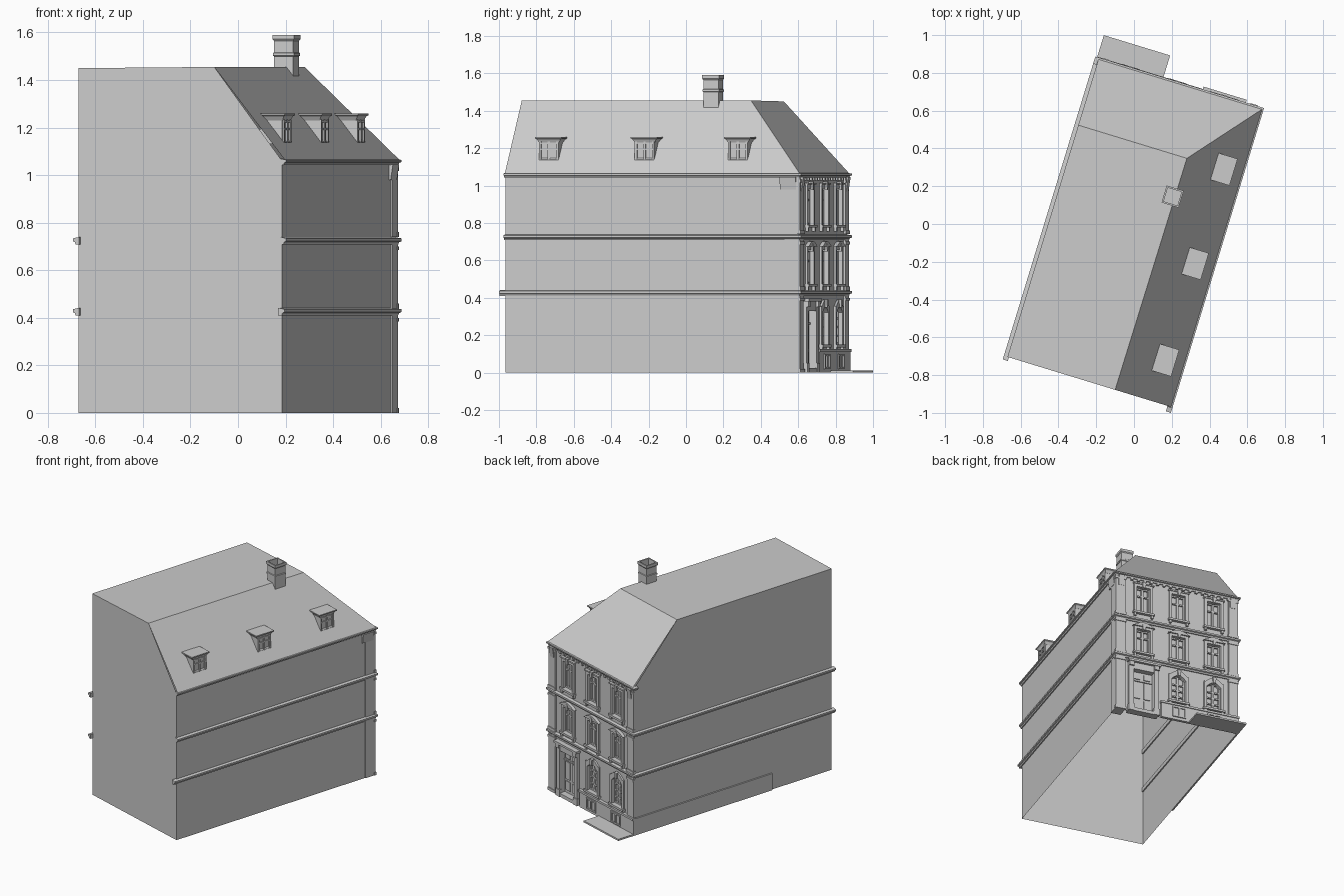
import bpy, bmesh, math
from mathutils import Matrix, Vector

if "Cube" in bpy.data.objects:
    bpy.data.objects.remove(bpy.data.objects["Cube"])

# Local frame: x = across the facade, y = depth (facade at y = D), turned 17 degrees on the plan
W, D = 0.894, 1.637
PLACE = Matrix.Translation((0.185, -0.965, 0)) @ Matrix.Rotation(math.radians(-17), 4, 'Z')
EAVE, RIDGE = 1.06, 1.455
BAYS = (-0.20, -0.46, -0.72)


class Part:
    def __init__(self, name):
        self.name, self.bm = name, bmesh.new()

    def face(self, pts):
        self.bm.faces.new([self.bm.verts.new(p) for p in pts])

    def loft(self, rings, caps=True):
        vs = [[self.bm.verts.new(p) for p in r] for r in rings]
        n = len(vs[0])
        for a, b in zip(vs, vs[1:]):
            for i in range(n):
                j = (i + 1) % n
                self.bm.faces.new((a[i], a[j], b[j], b[i]))
        if caps:
            self.bm.faces.new(vs[0][::-1])
            self.bm.faces.new(vs[-1])

    def box(self, u0, u1, v0, v1, z0, z1):
        self.loft([[(u0, v0, z), (u1, v0, z), (u1, v1, z), (u0, v1, z)] for z in (z0, z1)])

    def prism(self, uz, v0, v1):
        self.loft([[(u, v, z) for u, z in uz] for v in (v0, v1)])

    def course(self, profile, start, left_start):
        # moulding swept round the right, back and left walls
        corners = (lambda o: (o, start), lambda o: (o, D + o),
                   lambda o: (-W - o, D + o), lambda o: (-W - o, left_start))
        self.loft([[(*c(o), z) for o, z in profile] for c in corners])

    def done(self, weld=False):
        if weld:
            bmesh.ops.remove_doubles(self.bm, verts=self.bm.verts, dist=1e-4)
        bmesh.ops.recalc_face_normals(self.bm, faces=self.bm.faces)
        me = bpy.data.meshes.new(self.name)
        self.bm.to_mesh(me)
        self.bm.free()
        ob = bpy.data.objects.new(self.name, me)
        bpy.context.collection.objects.link(ob)
        ob.matrix_world = PLACE


def arc(c, half, z, rise, n=8):
    return [(c - half + 2 * half * i / n, z + rise * math.sin(math.pi * i / n)) for i in range(n + 1)]


# Openings: (centre, half width, bottom, top)
door = (BAYS[0], 0.075, 0.025, 0.33)
ground = [(u, 0.052, 0.15, 0.355) for u in BAYS[1:]]
middle = [(u, 0.05, 0.475, 0.655) for u in BAYS]
upper = [(u, 0.05, 0.79, 0.985) for u in BAYS]
holes = [door] + ground + middle + upper

# Plain side walls, open underneath
walls = Part("walls")
A, B = (-0.293, 1.283), (-W, 1.283)
walls.face([(-W, 0, 0), (0, 0, 0), (0, 0, EAVE), (-0.298, 0, RIDGE), (-W, 0, 1.45)])
walls.face([(0, 0, 0), (0, D, 0), (0, D, EAVE), (0, 0, EAVE)])
walls.face([(-W, 0, 0), (-W, D, 0), (-W, D, EAVE), (*B, 1.45), (-W, 0, 1.45)])
walls.done()

# Facade wall as a grid with window cells left out
facade = Part("facade")
us = sorted({-W, 0.0} | {h[0] + s * h[1] for h in holes for s in (-1, 1)})
zs = sorted({0.0, EAVE} | {z for h in holes for z in h[2:]})
for u0, u1 in zip(us, us[1:]):
    for z0, z1 in zip(zs, zs[1:]):
        u, z = (u0 + u1) / 2, (z0 + z1) / 2
        if not any(abs(u - c) < w and b < z < t for c, w, b, t in holes):
            facade.face([(u0, D, z0), (u1, D, z0), (u1, D, z1), (u0, D, z1)])
facade.done(weld=True)

# Roof: flat top, steep right slope, hip over the facade
roof = Part("roof")
o = 0.016
roof.face([(-0.298, 0, RIDGE), (*A, RIDGE), (*B, 1.45), (-W, 0, 1.45)])
roof.face([(o, 0, EAVE), (o, D + o, EAVE), (*A, RIDGE), (-0.298, 0, RIDGE)])
roof.face([(o, D + o, EAVE), (-W, D + o, EAVE), (*B, 1.45), (*A, RIDGE)])
roof.done(weld=True)

# String courses and eaves cornice
courses = Part("string_courses")
for z in (0.41, 0.708):
    start = -0.03 if z < 0.5 else -0.005
    courses.course([(-0.008, z), (0.008, z), (0.011, z + 0.01), (0.02, z + 0.014),
                    (0.02, z + 0.026), (-0.008, z + 0.032)], start, -0.02)
courses.done()
cornice = Part("eaves_cornice")
cornice.course([(-0.005, 1.042), (0.008, 1.042), (0.012, 1.052), (0.02, 1.055),
                (0.02, 1.064), (-0.005, 1.069)], -0.005, D - 0.02)
cornice.done()
brackets = Part("cornice_brackets")
for i in range(19):
    u = -0.02 - i * (W - 0.04) / 18
    brackets.box(u - 0.009, u + 0.009, D, D + 0.014, 1.027, 1.043)
for u in (-0.035, -W + 0.035):
    brackets.loft([[(u + s, D, 0.97), (u + s, D + 0.012, 0.97), (u + s, D + 0.024, 1.045),
                    (u + s, D, 1.045)] for s in (-0.02, 0.02)])
brackets.loft([[(0, v, 0.98), (0.008, v, 0.98), (0.018, v, 1.045), (0, v, 1.045)]
               for v in (D - 0.1, D - 0.01)])
brackets.done()

# Corner pilasters, with the right one wrapping onto the side wall
pil = Part("corner_pilasters")
for z0, z1 in ((0, 0.41), (0.44, 0.71), (0.74, 1.042)):
    pil.box(-0.065, 0.006, D - 0.075, D + 0.01, z0, z1)
    pil.box(-W - 0.003, -W + 0.065, D - 0.005, D + 0.01, z0, z1)
    for a, b in ((-0.07, 0.01), (-W - 0.006, -W + 0.07)):
        pil.box(a, b, D - 0.004, D + 0.015, z0, z0 + 0.02)
        pil.box(a, b, D - 0.004, D + 0.015, z1 - 0.025, z1 - 0.01)
pil.done()

# Windows: surround with reveal, casement bars, pane
surround, bars, panes = Part("window_surrounds"), Part("window_frames"), Part("window_panes")
for kind, group in enumerate((ground, middle, upper)):
    for c, w, b, t in group:
        for s in (-1, 1):
            x0, x1 = sorted((c + s * w, c + s * (w + 0.02)))
            surround.box(x0, x1, D - 0.03, D + 0.012, b, t)
            x0, x1 = sorted((c + s * (w + 0.004), c + s * (w + 0.02)))
            surround.box(x0, x1, D, D + 0.016, b - 0.035, b - 0.015)
            x0, x1 = sorted((c + s * (w - 0.01), c + s * w))
            bars.box(x0, x1, D - 0.024, D - 0.012, b, t)
        surround.box(c - w - 0.027, c + w + 0.027, D - 0.03, D + 0.022, b - 0.015, b)
        # heads: arched on the ground floor, curved hood, then plain lintel
        if kind == 0:
            surround.prism([(c + w, t), (c + w + 0.02, t - 0.03)] +
                           arc(c, w + 0.02, t - 0.01, 0.045)[::-1] +
                           [(c - w - 0.02, t - 0.03), (c - w, t - 0.035)] +
                           arc(c, w, t - 0.035, 0.033)[1:], D - 0.03, D + 0.012)
        elif kind == 1:
            surround.box(c - w - 0.02, c + w + 0.02, D - 0.03, D + 0.012, t, t + 0.018)
            surround.prism(arc(c, w + 0.03, t + 0.018, 0.03), D, D + 0.022)
        else:
            surround.box(c - w - 0.02, c + w + 0.02, D - 0.03, D + 0.012, t, t + 0.02)
            surround.box(c - w - 0.026, c + w + 0.026, D, D + 0.018, t + 0.02, t + 0.03)
        surround.prism([(c - 0.008, t - 0.008), (c + 0.008, t - 0.008),
                        (c + 0.013, t + 0.036), (c - 0.013, t + 0.036)], D - 0.01, D + 0.024)
        bars.box(c - 0.007, c + 0.007, D - 0.024, D - 0.01, b, t)
        cross = [b + 0.005, t - 0.006, b + (t - b) * 0.68]
        if kind == 0:
            cross += [b + (t - b) * f for f in (0.23, 0.46)]
        for z in cross:
            bars.box(c - w, c + w, D - 0.024, D - 0.012, z - 0.005, z + 0.005)
        panes.face([(c - w, D - 0.024, b), (c + w, D - 0.024, b), (c + w, D - 0.024, t), (c - w, D - 0.024, t)])
for p in (surround, bars, panes):
    p.done()

# Entrance: panelled double door, pilasters, entablature, step
c, w, b, t = door
leaf, case = Part("double_door"), Part("door_surround")
leaf.box(c - w, c + w, D - 0.035, D - 0.025, b, t)
for s in (-1, 1):
    m = c + s * w / 2
    for z0, z1 in ((0.045, 0.11), (0.125, 0.25), (0.275, 0.315)):
        leaf.box(m - 0.024, m + 0.024, D - 0.026, D - 0.019, z0, z1)
    x0, x1 = sorted((c + s * w, c + s * (w + 0.035)))
    case.box(x0, x1, D - 0.035, D + 0.018, 0, t + 0.02)
    case.box(x0 - 0.004, x1 + 0.004, D, D + 0.024, 0, 0.05)
    case.box(x0, x1, D, D + 0.03, t + 0.02, t + 0.05)
leaf.box(c - w, c + w, D - 0.028, D - 0.017, 0.257, 0.267)
case.box(c - w - 0.035, c + w + 0.035, D - 0.035, D + 0.016, t, t + 0.05)
case.box(c - w - 0.045, c + w + 0.045, D, D + 0.035, t + 0.05, t + 0.065)
case.box(c - w, c + w, D - 0.035, D + 0.02, 0, 0.025)
leaf.done()
case.done()

# Plinth with basement lights, side plinth and ground slab
plinth = Part("plinth")
plinth.box(-W - 0.01, -0.33, D - 0.005, D + 0.016, 0, 0.11)
plinth.box(-W - 0.01, -0.325, D - 0.005, D + 0.022, 0.11, 0.125)
plinth.box(-W - 0.01, -W + 0.002, 0.5, D + 0.016, 0, 0.12)
plinth.done()
light = Part("basement_windows")
for u in BAYS[1:]:
    for s in (-0.045, 0, 0.045):
        light.box(u + s - 0.005, u + s + 0.005, D + 0.01, D + 0.024, 0.02, 0.095)
    for z in (0.02, 0.09):
        light.box(u - 0.05, u + 0.05, D + 0.01, D + 0.024, z, z + 0.01)
light.done()
slab = Part("ground_slab")
slab.box(-0.904, -0.537, D, 1.778, 0, 0.012)
slab.done()

# Dormers on the right slope
body, cap, win = Part("dormer_bodies"), Part("dormer_roofs"), Part("dormer_windows")
for v in (0.228, 0.763, 1.285):
    body.box(-0.15, -0.052, v - 0.055, v + 0.055, 1.13, 1.24)
    cap.loft([[(-0.145, v - h, z), (f, v - h, z), (f, v + h, z), (-0.145, v + h, z)]
              for h, f, z in ((0.056, -0.05, 1.23), (0.066, -0.042, 1.247), (0.074, -0.035, 1.252),
                              (0.074, -0.035, 1.26))])
    for s in (-0.048, 0, 0.048):
        win.box(-0.055, -0.044, v + s - 0.006, v + s + 0.006, 1.13, 1.235)
    for z in (1.13, 1.19, 1.222):
        win.box(-0.055, -0.045, v - 0.05, v + 0.05, z, z + 0.009)
for p in (body, cap, win):
    p.done()

# Chimney with collars and an open flue
chim = Part("chimney")
chim.loft([[(-0.306 + a * r, 1.067 + k * r, z) for a, k in ((-1, -1), (1, -1), (1, 1), (-1, 1))]
           for r, z in ((0.042, 1.4), (0.042, 1.5), (0.046, 1.503), (0.046, 1.513), (0.042, 1.516),
                        (0.042, 1.565), (0.047, 1.572), (0.047, 1.59), (0.038, 1.59), (0.038, 1.47))])
chim.done()
